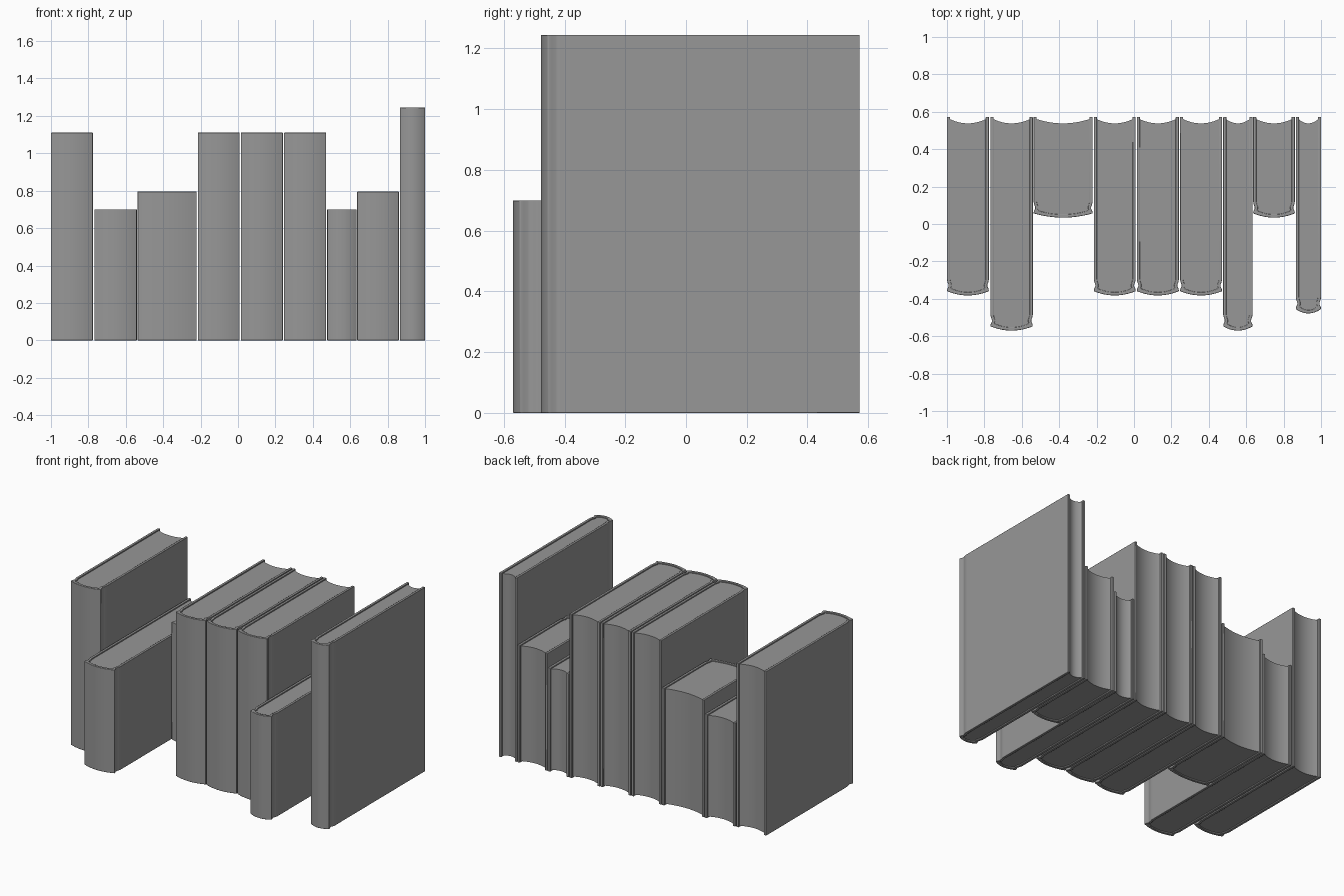
import bpy, bmesh, math

if "Cube" in bpy.data.objects:
    bpy.data.objects.remove(bpy.data.objects["Cube"])

BACK = 0.572   # shared rear edge of all covers
T = 0.017      # cover thickness
LIP = 0.008    # how far covers overhang the pages

grey = bpy.data.materials.new("dark_grey")
grey.diffuse_color = (0.31, 0.31, 0.31, 1)
grey.use_nodes = True
grey.node_tree.nodes["Principled BSDF"].inputs["Base Color"].default_value = grey.diffuse_color


def finish(bm, name, bevel):
    bmesh.ops.recalc_face_normals(bm, faces=bm.faces)
    me = bpy.data.meshes.new(name)
    bm.to_mesh(me)
    bm.free()
    me.materials.append(grey)
    ob = bpy.data.objects.new(name, me)
    bpy.context.collection.objects.link(ob)
    if bevel:
        mod = ob.modifiers.new("soft_edges", 'BEVEL')
        mod.width, mod.segments, mod.limit_method = bevel, 2, 'ANGLE'
        mod.angle_limit = math.radians(50)
    bpy.ops.object.select_all(action='DESELECT')
    ob.select_set(True)
    bpy.context.view_layer.objects.active = ob
    bpy.ops.object.shade_smooth_by_angle(angle=math.radians(35))


def arc(w, y_edge, y_mid, n=12):
    # shallow curve from -w to w
    return [(w * s, y_mid + (y_edge - y_mid) * s * s)
            for s in (2 * i / n - 1 for i in range(n + 1))]


def wrap(w, yf, inset):
    # left board, hinge groove, rounded spine, right board
    a = w - inset
    side = [(-a, BACK), (-a, yf + 0.1), (-a, yf + 0.085), (-a + 0.003, yf + 0.071),
            (-a + 0.008, yf + 0.058), (-a + 0.008, yf + 0.048),
            (-a + 0.002, yf + 0.036)]
    return side + arc(a, yf + 0.023 + inset, yf + inset) + [(-x, y) for x, y in reversed(side)]


def book(i, x0, x1, h, yf):
    cx, w = (x0 + x1) / 2, (x1 - x0) / 2
    # cover: a strip of constant thickness, closed into a solid
    bm = bmesh.new()
    rings = []
    for (ox, oy), (ix, iy) in zip(wrap(w, yf, 0), wrap(w, yf, T)):
        rings.append([bm.verts.new((cx + x, y, z)) for x, y, z in
                      ((ox, oy, 0), (ox, oy, h), (ix, iy, h), (ix, iy, 0))])
    for a, b in zip(rings, rings[1:]):
        for k in range(4):
            m = (k + 1) % 4
            bm.faces.new((a[k], a[m], b[m], b[k]))
    bm.faces.new(rings[0])
    bm.faces.new(rings[-1])
    finish(bm, f"book_cover_{i}", 0.004)

    # pages: block with a hollow fore edge, tucked slightly into the cover
    bm = bmesh.new()
    tuck = T - 0.004
    outline = wrap(w, yf, tuck)[1:-1]
    outline += list(reversed(arc(w - tuck, BACK - 0.010, BACK - 0.034)))
    low = bm.faces.new([bm.verts.new((cx + x, y, LIP)) for x, y in outline])
    up = bmesh.ops.extrude_face_region(bm, geom=[low])['geom']
    bmesh.ops.translate(bm, vec=(0, 0, h - 2 * LIP),
                        verts=[v for v in up if isinstance(v, bmesh.types.BMVert)])
    finish(bm, f"book_pages_{i}", 0)


TALL, LOW, SMALL = (1.11, -0.382), (0.70, -0.57), (0.795, 0.034)
row = [(-1.0, -0.776, TALL), (-0.768, -0.541, LOW), (-0.537, -0.221, SMALL),
       (-0.215, 0.009, TALL), (0.015, 0.240, TALL), (0.246, 0.471, TALL),
       (0.477, 0.634, LOW), (0.637, 0.860, SMALL), (0.865, 1.0, (1.245, -0.478))]
for i, (x0, x1, (h, yf)) in enumerate(row, 1):
    book(i, x0, x1, h, yf)
